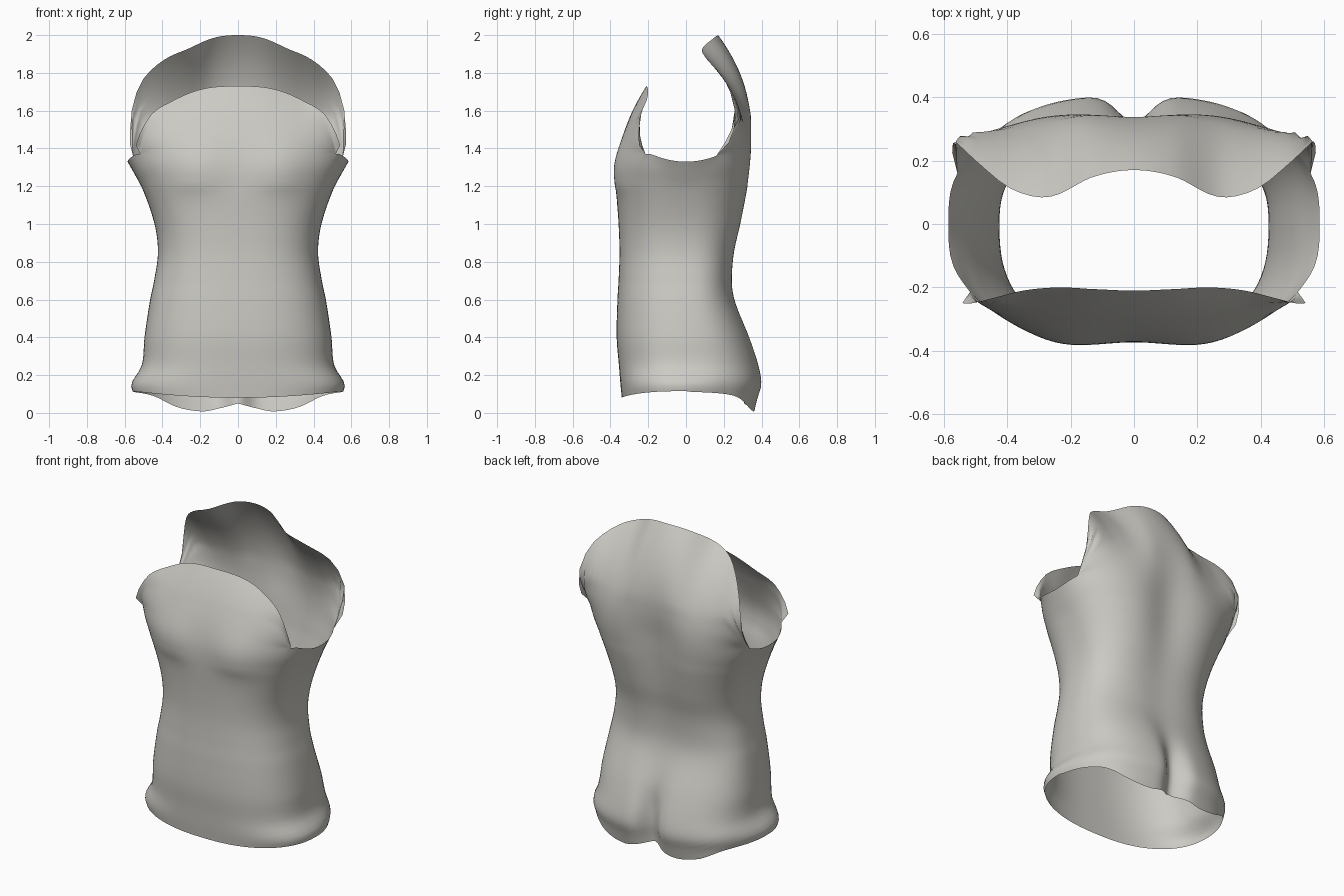
import bpy, bmesh, math
from math import exp, sin, cos, pi

if "Cube" in bpy.data.objects:
    bpy.data.objects.remove(bpy.data.objects["Cube"])

COLS, ROWS, FLAP_ROWS = 112, 46, 18


def curve(pts, t):
    """Smooth interpolation of (key, value...) rows; returns a list of values."""
    t = min(max(t, pts[0][0]), pts[-1][0])
    i = max(k for k in range(len(pts) - 1) if pts[k][0] <= t)
    a, b = pts[i], pts[i + 1]
    h = b[0] - a[0]
    f = (t - a[0]) / h
    p, n = pts[max(i - 1, 0)], pts[min(i + 2, len(pts) - 1)]
    out = []
    for k in range(1, len(a)):
        m0 = (b[k] - p[k]) / (b[0] - p[0]) * h
        m1 = (n[k] - a[k]) / (n[0] - a[0]) * h
        out.append(a[k] * (2*f**3 - 3*f**2 + 1) + m0 * (f**3 - 2*f**2 + f)
                   + b[k] * (3*f**2 - 2*f**3) + m1 * (f**3 - f**2))
    return out


# Trunk sections: z, half width, front depth, back depth, groove depth, groove width
SECTIONS = [
    (0.00, 0.54, 0.335, 0.365, 0.06, 0.07), (0.08, 0.545, 0.34, 0.385, 0.075, 0.07),
    (0.15, 0.565, 0.347, 0.405, 0.085, 0.07), (0.25, 0.51, 0.355, 0.39, 0.07, 0.07),
    (0.40, 0.495, 0.367, 0.342, 0.03, 0.09), (0.60, 0.465, 0.363, 0.265, 0.012, 0.14),
    (0.70, 0.444, 0.357, 0.252, 0.012, 0.15), (0.85, 0.424, 0.352, 0.268, 0.018, 0.16),
    (1.00, 0.442, 0.357, 0.307, 0.03, 0.16), (1.20, 0.512, 0.37, 0.347, 0.045, 0.16),
    (1.33, 0.585, 0.367, 0.362, 0.05, 0.16), (1.40, 0.572, 0.35, 0.366, 0.05, 0.16)]
# Back hem height by distance from the middle
BACK_HEM = [(0, 0.05), (0.1, 0.025), (0.2, 0.008), (0.33, 0.03), (0.45, 0.09), (0.57, 0.115)]
# Free edges of the flaps, from the middle to the underarm: u, x, y, z
BACK_EDGE = [(-0.25, -0.13, 0.148, 1.985), (0, 0, 0.17, 2.0), (0.25, 0.13, 0.148, 1.985),
             (0.49, 0.27, 0.085, 1.925), (0.65, 0.39, 0.112, 1.87), (0.78, 0.50, 0.20, 1.77),
             (0.85, 0.553, 0.25, 1.65), (0.89, 0.568, 0.26, 1.55), (0.94, 0.572, 0.24, 1.45),
             (1, 0.575, 0.18, 1.38)]
FRONT_EDGE = [(-0.25, -0.13, -0.205, 1.725), (0, 0, -0.21, 1.73), (0.25, 0.13, -0.205, 1.725),
              (0.47, 0.24, -0.20, 1.70), (0.66, 0.35, -0.21, 1.65), (0.80, 0.45, -0.235, 1.59),
              (0.89, 0.51, -0.25, 1.50), (0.95, 0.54, -0.25, 1.42), (1, 0.56, -0.23, 1.38)]


def seam(phi):
    """Trunk top: dips under the arms."""
    return 1.33 + min(0.04, 0.4 * sin(phi)**2)


def bust(x, z):
    h = 0.17 if z > 1.27 else 0.09
    return 0.03 * exp(-((abs(x) - 0.23) / 0.14)**2 - ((z - 1.27) / h)**2)


def trunk_point(phi, z):
    """Rounded-box section with a spine groove and bust swelling."""
    w, front, back, groove, gw = curve(SECTIONS, z)
    s = sin(phi)
    # the hip flare fades toward the back
    w -= 0.03 * exp(-((z - 0.13) / 0.07)**2) * min(1, max(0, s * 2.5))
    d = back if s > 0 else front
    n = 2.6
    r = (abs(cos(phi) / w)**n + abs(s / d)**n)**(-1 / n)
    x, y = r * cos(phi), r * s
    if y > 0:
        y -= groove * exp(-(x / gw)**2) * min(1, y / 0.2)
    else:
        y -= bust(x, z) * min(1, -y / 0.3)
    return (x, y, z)


def hem(phi):
    x = abs(trunk_point(phi, 0.1)[0])
    if sin(phi) > 0:
        return curve(BACK_HEM, x)[0]
    return 0.08 + 0.035 * (x / 0.55)**2


def flap_point(phi, s, edge, half_angle, bulge, side):
    """Blend from the trunk seam up to the free edge, bowed outward."""
    a = trunk_point(phi, seam(phi))
    u = min(1, abs(phi - side * pi / 2) / half_angle)
    if u > 0.999:
        return a
    ex, ey, ez = curve(edge, u)
    ex = math.copysign(ex, cos(phi))
    bow = bulge * 4 * s * (1 - s) * (1 - u**4)
    x = a[0] + (ex - a[0]) * s
    z = a[2] + (ez - a[2]) * s
    y = a[1] + (ey - a[1]) * s + side * bow
    if side < 0:
        y -= (bust(x, z) - bust(a[0], a[2]) * (1 - s)) * (1 - s) * (1 - u**4)
    return (x, y, z)


def grid(bm, rows, closed):
    verts = [[bm.verts.new(p) for p in row] for row in rows]
    for lo, hi in zip(verts, verts[1:]):
        n = len(lo)
        for i in range(n if closed else n - 1):
            j = (i + 1) % n
            bm.faces.new((lo[i], lo[j], hi[j], hi[i]))


bm = bmesh.new()

# Trunk: closed rings from the wavy hem to the seam
step = 2 * pi / COLS
angles = [i * step - pi for i in range(COLS)]
grid(bm, [[trunk_point(p, hem(p) + (seam(p) - hem(p)) * r / ROWS) for p in angles]
          for r in range(ROWS + 1)], True)

# Back and front flaps share the trunk's column spacing
for edge, count, bulge, side in ((BACK_EDGE, 23, 0.08, 1), (FRONT_EDGE, 21, 0.02, -1)):
    cols = [side * pi / 2 + k * step for k in range(-count, count + 1)]
    grid(bm, [[flap_point(p, r / FLAP_ROWS, edge, count * step, bulge, side) for p in cols]
              for r in range(FLAP_ROWS + 1)], False)

bmesh.ops.remove_doubles(bm, verts=bm.verts, dist=0.0008)

# Soften the join between trunk and flaps
band = [v for v in bm.verts if 1.22 < v.co.z < 1.55 and not v.is_boundary]
for _ in range(12):
    bmesh.ops.smooth_vert(bm, verts=band, factor=0.5,
                          use_axis_x=True, use_axis_y=True, use_axis_z=True)

bmesh.ops.recalc_face_normals(bm, faces=bm.faces)
# Make sure a belly face points forward
probe = min(bm.faces, key=lambda f: (f.calc_center_median().z - 0.6)**2
            + (f.calc_center_median().y + 0.36)**2)
if probe.normal.y > 0:
    bmesh.ops.reverse_faces(bm, faces=bm.faces)

mesh = bpy.data.meshes.new("torso_shell")
bm.to_mesh(mesh)
bm.free()
torso = bpy.data.objects.new("torso_shell", mesh)
bpy.context.collection.objects.link(torso)

# Warm grey
grey = bpy.data.materials.new("warm_grey")
grey.diffuse_color = (0.60, 0.59, 0.55, 1)
grey.use_nodes = True
grey.node_tree.nodes["Principled BSDF"].inputs["Base Color"].default_value = grey.diffuse_color
mesh.materials.append(grey)

bpy.context.view_layer.objects.active = torso
torso.select_set(True)
bpy.ops.object.shade_smooth_by_angle(angle=math.radians(60))
